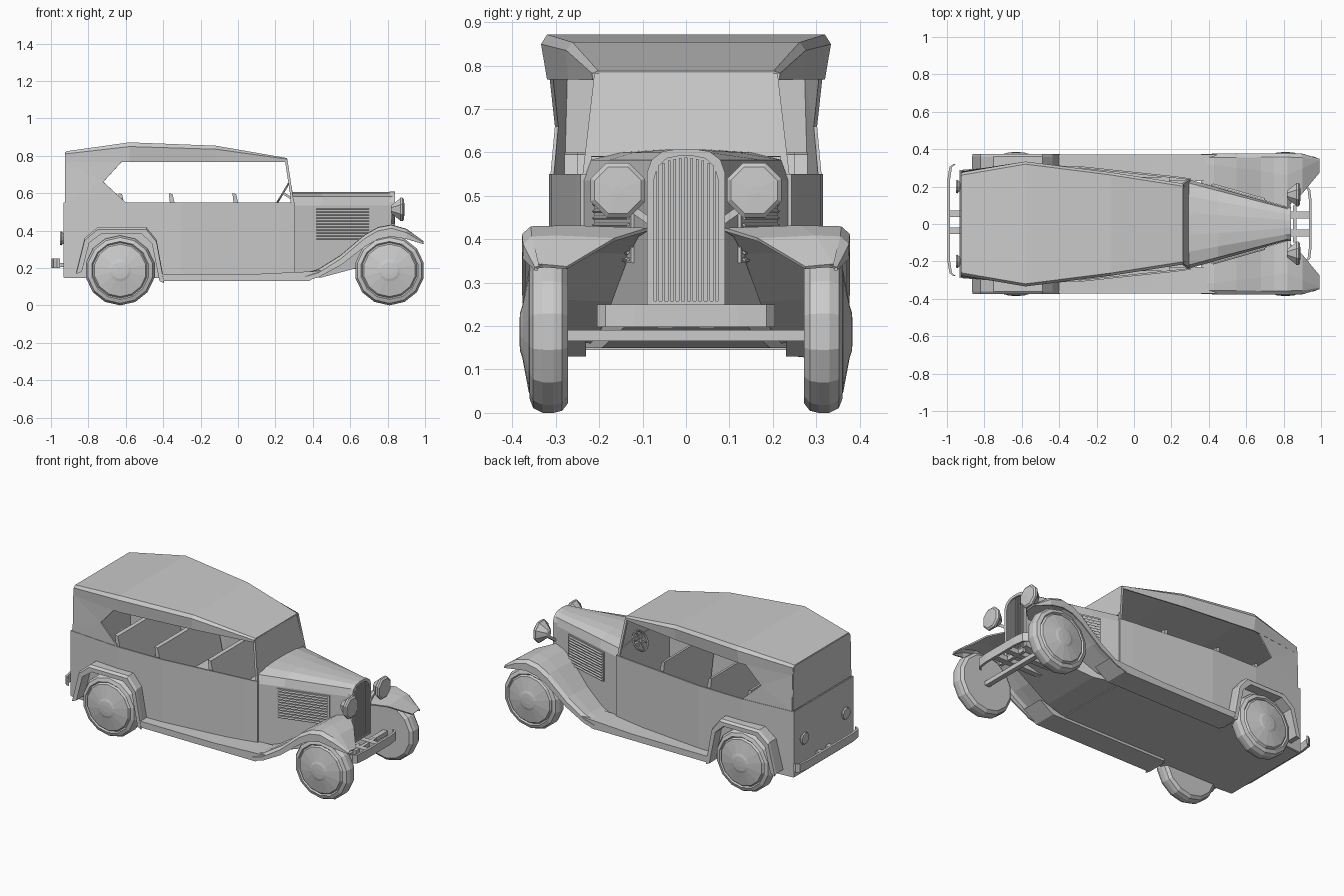
import bpy, bmesh, math
from mathutils import Matrix, Vector

if "Cube" in bpy.data.objects:
    bpy.data.objects.remove(bpy.data.objects["Cube"])


def build(name, verts, faces, mirror=False, thick=0):
    me = bpy.data.meshes.new(name)
    me.from_pydata([tuple(v) for v in verts], [], faces)
    bm = bmesh.new()
    bm.from_mesh(me)
    bmesh.ops.recalc_face_normals(bm, faces=bm.faces)
    bm.to_mesh(me)
    bm.free()
    ob = bpy.data.objects.new(name, me)
    bpy.context.collection.objects.link(ob)
    if thick:
        m = ob.modifiers.new("Thickness", 'SOLIDIFY')
        m.thickness = thick
        m.offset = 0
    if mirror:
        m = ob.modifiers.new("Mirror", 'MIRROR')
        m.use_axis = (False, True, False)
        m.use_clip = False
        m.use_mirror_merge = False
    return ob


def loft(name, rows, ring=False, caps=False, **kw):
    n = len(rows[0])
    faces = []
    for i in range(len(rows) - 1):
        for j in range(n if ring else n - 1):
            k = (j + 1) % n
            faces.append((i*n + j, i*n + k, (i+1)*n + k, (i+1)*n + j))
    if caps:
        faces += [tuple(range(n)), tuple(range((len(rows)-1)*n, len(rows)*n))]
    return build(name, [p for r in rows for p in r], faces, **kw)


def box(name, c, s, rot=None, **kw):
    rows = [[Vector((x*s[0]/2, y*s[1]/2, z*s[2]/2)) for y, z in ((-1, -1), (1, -1), (1, 1), (-1, 1))]
            for x in (-1, 1)]
    rot = rot or Matrix.Identity(3)
    rows = [[rot @ p + Vector(c) for p in r] for r in rows]
    return loft(name, rows, ring=True, caps=True, **kw)


def lathe(name, prof, n, c, axis, **kw):
    # profile of (radius, offset along axis)
    rows = []
    for r, o in prof:
        row = []
        for i in range(n):
            a = 2*math.pi*(i + (0.5 if n == 8 else 0))/n
            u, v = r*math.sin(a), -r*math.cos(a)
            row.append((c[0] + u, o, c[2] + v) if axis == 'y' else (o, c[1] + u, c[2] + v))
        rows.append(row)
    return loft(name, rows, ring=True, caps=True, **kw)


def prism(name, outline, y0, y1, **kw):
    return loft(name, [[(x, y, z) for x, z in outline] for y in (y0, y1)], ring=True, caps=True, **kw)


# Open body tub
plan = [(-0.93, 0.285), (-0.6, 0.31), (-0.3, 0.305), (0.22, 0.25), (0.30, 0.24)]
ring = [(x, y) for x, y in plan] + [(x, -y) for x, y in reversed(plan)]
tub = loft("body_tub", [[(x, y, z) for x, y in ring] for z in (0.15, 0.55)], ring=True, thick=0.01)
build("body_floor", [(x, y, 0.15) for x, y in ring], [tuple(range(len(ring)))], thick=0.01)

# Tapered hood with rounded top
rows = []
for x, w, zb in ((0.28, 0.242, 0.15), (0.45, 0.193, 0.15), (0.825, 0.087, 0.25)):
    half = [(w, zb), (w, 0.535), (w*0.92, 0.582), (w*0.62, 0.6), (w*0.25, 0.606)]
    rows.append([(x, y, z) for y, z in half] + [(x, -y, z) for y, z in reversed(half)])
loft("hood", rows, ring=True, caps=True)

# Hood louvres following the tapered side
turn = Matrix.Rotation(-math.atan(0.283), 3, 'Z')
box("louvre_panel", (0.56, 0.163, 0.435), (0.31, 0.012, 0.18), turn, mirror=True)
for i in range(11):
    tilt = turn @ Matrix.Rotation(math.radians(-30), 3, 'X')
    box("louvre", (0.56, 0.169, 0.355 + i*0.016), (0.29, 0.016, 0.005), tilt, mirror=True)

# Radiator surround and grille bars
def arch(w, zb, zt):
    h = [(w, zb), (w, zt - 0.055), (w*0.88, zt - 0.025), (w*0.6, zt - 0.006), (w*0.2, zt)]
    return h + [(-y, z) for y, z in reversed(h)]
outer, inner = arch(0.09, 0.25, 0.608), arch(0.074, 0.258, 0.592)
loft("radiator_surround", [[(x, y, z) for y, z in o] for o, x in
     ((outer, 0.81), (outer, 0.84), (inner, 0.84), (inner, 0.822))], ring=True)
for i in range(-5, 6):
    y = i*0.013
    h = 0.588 - 0.02*(abs(i)/5)**2
    box("grille_bar", (0.832, y, (0.255 + h)/2), (0.01, 0.006, h - 0.255))

# Soft top: x, half width, top z, skirt half width
rows = []
for x, w, z, s, zl in ((-0.92, 0.272, 0.82, 0.277, 0.765), (-0.58, 0.33, 0.868, 0.316, 0.768),
                       (-0.12, 0.272, 0.85, 0.268, 0.768), (0.26, 0.213, 0.784, 0.211, 0.767)):
    h = [(s, zl), (w, z - (z - zl)*0.2), (w - 0.012, z)]
    rows.append([(x, y, q) for y, q in h] + [(x, -y, q) for y, q in reversed(h)])
loft("roof", rows, thick=0.008)
rear = [(0.283, 0.55), (0.277, 0.765), (0.272, 0.81), (0.26, 0.82)]
rear = [(-0.92, y, z) for y, z in rear] + [(-0.92, -y, z) for y, z in reversed(rear)]
build("roof_back_panel", rear, [tuple(range(8))], thick=0.008)
build("roof_rear_quarter", [(-0.92, 0.283, 0.55), (-0.92, 0.277, 0.77), (-0.62, 0.31, 0.77),
      (-0.72, 0.298, 0.66), (-0.60, 0.308, 0.55)], [(0, 1, 3), (1, 2, 3), (0, 3, 4)],
      mirror=True, thick=0.008)

# Windscreen and its posts
loft("windscreen", [[(0.257, y, 0.782) for y in (-0.2, 0.2)], [(0.29, y, 0.59) for y in (-0.225, 0.225)]],
     thick=0.008)
loft("windscreen_post", [[(x + dx, y + dy, z) for dx, dy in ((-.007, -.008), (.007, -.008), (.007, .008), (-.007, .008))]
     for x, y, z in ((0.257, 0.203, 0.782), (0.292, 0.23, 0.55))], ring=True, caps=True, mirror=True)

# Three bench seats
for x, w in ((-0.64, 0.28), (-0.37, 0.28), (-0.03, 0.25)):
    prism("seat", [(x, 0.6), (x + 0.02, 0.595), (x + 0.07, 0.38), (x + 0.22, 0.38),
                   (x + 0.22, 0.17), (x + 0.05, 0.17)], -w, w)

# Steering wheel
tilt = Matrix.Rotation(-1.03, 3, 'Y')
bpy.ops.mesh.primitive_torus_add(major_segments=16, minor_segments=6, major_radius=0.058, minor_radius=0.006,
                                 location=(0.24, 0.1, 0.6), rotation=(0, -1.03, 0))
bpy.context.object.name = "steering_wheel"
for a in (0, 60, 120):
    box("steering_spoke", (0.24, 0.1, 0.6), (0.11, 0.008, 0.005), tilt @ Matrix.Rotation(math.radians(a), 3, 'Z'))
box("steering_column", Vector((0.24, 0.1, 0.6)) + tilt @ Vector((0, 0, -0.06)), (0.012, 0.012, 0.12), tilt)

# Wheels with domed discs
tyre = [(0.13, 0.272), (0.165, 0.272), (0.182, 0.285), (0.187, 0.305), (0.187, 0.33), (0.176, 0.352),
        (0.155, 0.36), (0.148, 0.352), (0.14, 0.362), (0.06, 0.377), (0.045, 0.382), (0.02, 0.384)]
for name, x in (("rear", -0.63), ("front", 0.81)):
    lathe(name + "_wheel", tyre, 14, (x, 0, 0.187), 'y', mirror=True)
    box(name + "_axle", (x, 0, 0.178), (0.03, 0.56, 0.026))

# Front fenders sweeping from running board to nose
rows = []
for x, z, yi, yo, lip in ((0.36, 0.17, 0.22, 0.37, 0.04), (0.43, 0.19, 0.20, 0.372, 0.04),
                          (0.55, 0.265, 0.17, 0.372, 0.05), (0.68, 0.375, 0.13, 0.374, 0.06),
                          (0.75, 0.415, 0.11, 0.374, 0.06), (0.82, 0.428, 0.09, 0.374, 0.06),
                          (0.90, 0.405, 0.165, 0.372, 0.05), (0.99, 0.34, 0.275, 0.345, 0.012)):
    rows.append([(x, yi, z - 0.006), (x, (yi + yo)/2 + 0.03, z), (x, yo - 0.018, z - 0.002),
                 (x, yo, z - 0.018 if lip > 0.02 else z - 0.006), (x, yo, z - lip)])
loft("front_fender", rows, mirror=True, thick=0.008)

# Running boards
prism("running_board", [(-0.41, 0.13), (0.38, 0.13), (0.47, 0.19), (0.40, 0.182), (0.1, 0.168), (-0.41, 0.168)],
      0.23, 0.372, mirror=True)

# Rear fenders: outer and inner arch edges
out = [(-0.865, 0.18), (-0.82, 0.36), (-0.75, 0.418), (-0.49, 0.418), (-0.435, 0.35), (-0.395, 0.13)]
inn = [(-0.835, 0.18), (-0.795, 0.335), (-0.73, 0.382), (-0.515, 0.382), (-0.46, 0.33), (-0.42, 0.13)]
loft("rear_fender", [[(a, 0.25, b), (a, 0.36, b), (a*0.98 + c*0.02, 0.374, b - 0.012), (c, 0.374, d), (c, 0.25, d)]
     for (a, b), (c, d) in zip(out, inn)], ring=True, caps=True, mirror=True)

# Headlamps with brackets
lathe("headlamp", [(0.018, 0.818), (0.026, 0.822), (0.062, 0.865), (0.068, 0.868), (0.068, 0.88), (0.058, 0.888),
      (0.01, 0.89)], 8, (0, 0.157, 0.513), 'x', mirror=True)
box("headlamp_bracket", (0.828, 0.12, 0.467), (0.016, 0.10, 0.016),
    Matrix.Rotation(math.radians(35), 3, 'X'), mirror=True)

# Tail lamps
lathe("tail_lamp", [(0.015, -0.925), (0.025, -0.93), (0.038, -0.945), (0.034, -0.952), (0.01, -0.953)],
      10, (0, 0.2, 0.358), 'x', mirror=True)


# Bumpers as flat bars with hooked ends
def bumper(name, path, z0, z1):
    rows = []
    for x, y in path:
        rows.append([(x - .007, y, z0), (x + .007, y, z0), (x + .007, y, z1), (x - .007, y, z1)])
    loft(name, rows, ring=True, caps=True)


bumper("front_bumper", [(0.912, -0.205), (0.935, -0.185), (0.943, -0.12), (0.943, 0.12), (0.935, 0.185), (0.912, 0.205)],
       0.198, 0.25)
bumper("rear_bumper", [(-0.96, -0.278), (-0.98, -0.262), (-0.99, -0.2), (-0.99, 0.24), (-0.98, 0.305), (-0.96, 0.32)],
       0.2, 0.25)
for y in (0.055, -0.035):
    box("rear_bumper_bracket", (-0.955, y, 0.215), (0.07, 0.035, 0.022))

# Front chassis rails
box("chassis_rail", (0.78, 0.048, 0.21), (0.32, 0.035, 0.03), mirror=True)
box("chassis_crossmember", (0.86, 0, 0.21), (0.02, 0.2, 0.025))
